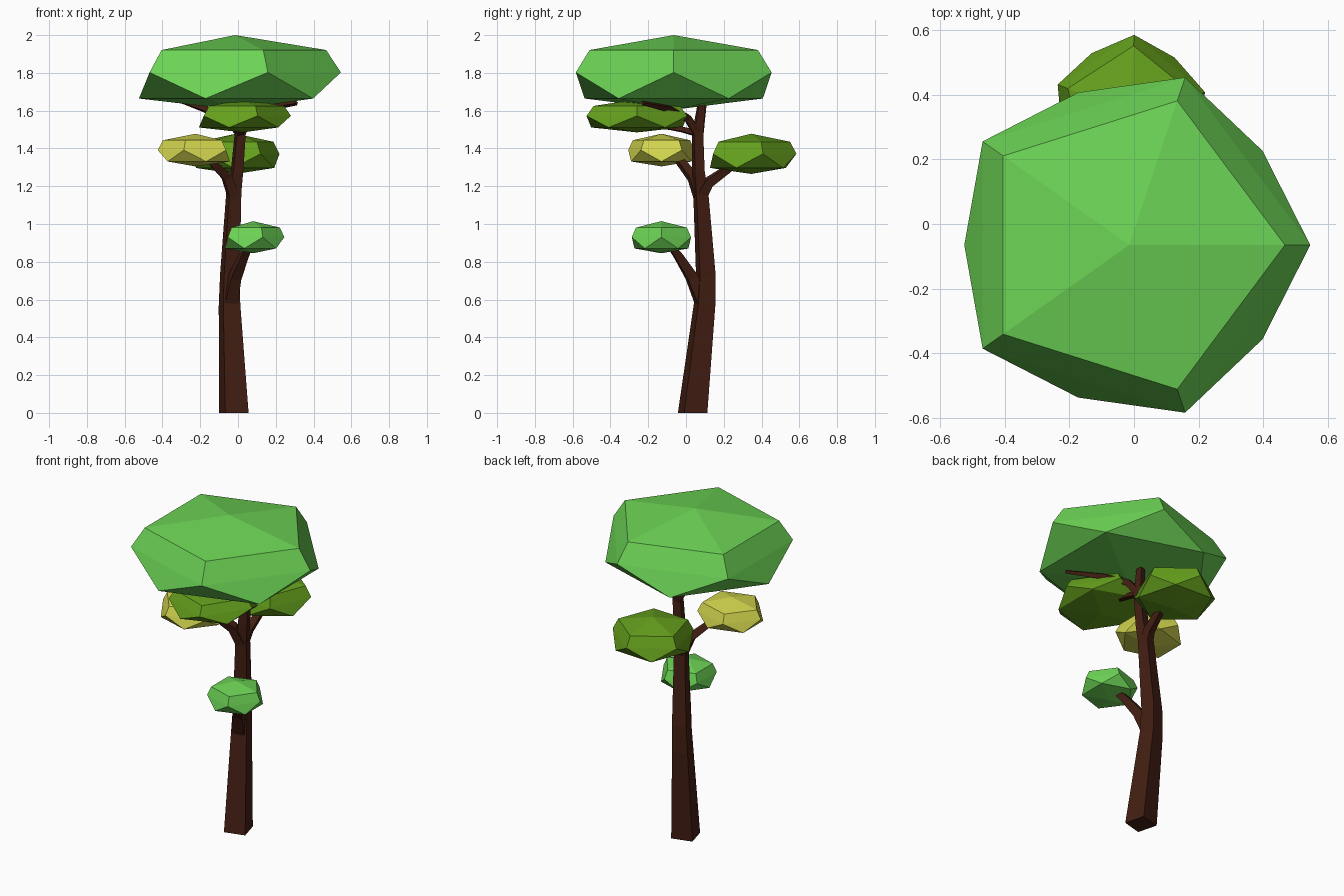
import bpy
from math import cos, sin, radians
from mathutils import Vector

if "Cube" in bpy.data.objects:
    bpy.data.objects.remove(bpy.data.objects["Cube"])


def material(name, rgb):
    m = bpy.data.materials.new(name)
    m.diffuse_color = (*rgb, 1)
    m.use_nodes = True
    m.node_tree.nodes["Principled BSDF"].inputs["Base Color"].default_value = m.diffuse_color
    return m


BARK = material("bark", (0.055, 0.013, 0.006))
BRIGHT = material("bright_leaf", (0.15, 0.65, 0.09))
OLIVE = material("olive_leaf", (0.13, 0.35, 0.012))
YELLOW = material("yellow_leaf", (0.64, 0.66, 0.075))


def add_object(name, verts, faces, mat):
    me = bpy.data.meshes.new(name)
    me.from_pydata(verts, [], faces)
    me.materials.append(mat)
    ob = bpy.data.objects.new(name, me)
    bpy.context.collection.objects.link(ob)
    return ob


def limb(name, path):
    """Four-sided tapering tube through (x, y, z, radius) points."""
    pts = [Vector(p[:3]) for p in path]
    n = len(pts)
    verts, faces = [], []
    for i, p in enumerate(pts):
        t = (pts[min(i + 1, n - 1)] - pts[max(i - 1, 0)]).normalized()
        q = Vector((0, 0, 1)).rotation_difference(t)
        if i == 0 and p.z == 0:
            q.identity()
        for k in range(4):
            a = radians(60 + 90 * k)
            verts.append(p + q @ Vector((cos(a), sin(a), 0)) * path[i][3])
    for i in range(n - 1):
        for k in range(4):
            a, b = i * 4 + k, i * 4 + (k + 1) % 4
            faces.append((a, b, b + 4, a + 4))
    faces += [(3, 2, 1, 0), tuple(range(4 * n - 4, 4 * n))]
    add_object(name, verts, faces, BARK)


def canopy(name, x, y, rx, ry, z0, z1, turn, mat):
    """Flattened faceted clump: pole, three rings of five, lower pole."""
    h = z1 - z0
    verts = [(x, y, z1)]
    for r, z, off in ((.86, .8, 0), (1, .5, 0), (.91, .15, 36)):
        for k in range(5):
            a = radians(turn + off + 72 * k)
            # far-left lower corner is stretched, as on a slightly skewed clump
            verts.append((x + rx * r * cos(a), y + ry * r * sin(a), z0 + h * z))
    verts.append((x, y, z0))
    faces = []
    for k in range(5):
        j = (k + 1) % 5
        u, v, m, n, lo, nx = 1 + k, 1 + j, 6 + k, 6 + j, 11 + k, 11 + j
        faces += [(0, u, v), (u, m, v), (v, m, n), (m, lo, n),
                  (n, lo, nx), (lo, 16, nx)]
    add_object(name, verts, faces, mat)


# Trunk
limb("trunk", [(-.022, .035, 0, .09), (-.045, .098, .57, .066),
               (-.043, .105, .73, .06), (-.022, .078, 1.17, .046),
               (-.005, .066, 1.28, .038), (.012, .062, 1.48, .034),
               (.02, .085, 1.66, .022)])

# Branches
limb("low_branch", [(-.045, .09, .58, .05), (-.015, .03, .72, .04),
                    (.03, -.04, .83, .03), (.07, -.1, .91, .02)])
limb("left_branch", [(-.025, .07, 1.15, .038), (-.06, .035, 1.25, .034),
                     (-.14, -.03, 1.33, .026), (-.2, -.08, 1.39, .018)])
limb("back_branch", [(-.02, .08, 1.15, .04), (-.01, .12, 1.22, .034),
                     (0, .22, 1.29, .026), (0, .3, 1.35, .018)])
limb("front_branch", [(.01, .06, 1.48, .022), (.015, -.02, 1.5, .018),
                      (.02, -.14, 1.52, .014)])
limb("crown_branch_right", [(.01, .065, 1.47, .03), (.05, .01, 1.56, .026),
                            (.14, -.1, 1.615, .022), (.31, -.23, 1.64, .012)])
limb("crown_branch_left", [(.01, .07, 1.48, .028), (-.05, .08, 1.55, .024),
                           (-.18, .09, 1.61, .02), (-.3, .1, 1.65, .012)])

# Foliage clumps
canopy("crown", -.015, -.065, .56, .545, 1.605, 2.0, 0, BRIGHT)
canopy("low_clump", .08, -.13, .165, .165, .845, 1.015, 0, BRIGHT)
canopy("left_clump", -.225, -.13, .2, .185, 1.305, 1.478, 180, YELLOW)
canopy("back_clump", -.012, .345, .24, .24, 1.265, 1.478, 15, OLIVE)
canopy("front_clump", .025, -.26, .255, .28, 1.485, 1.66, 0, OLIVE)
